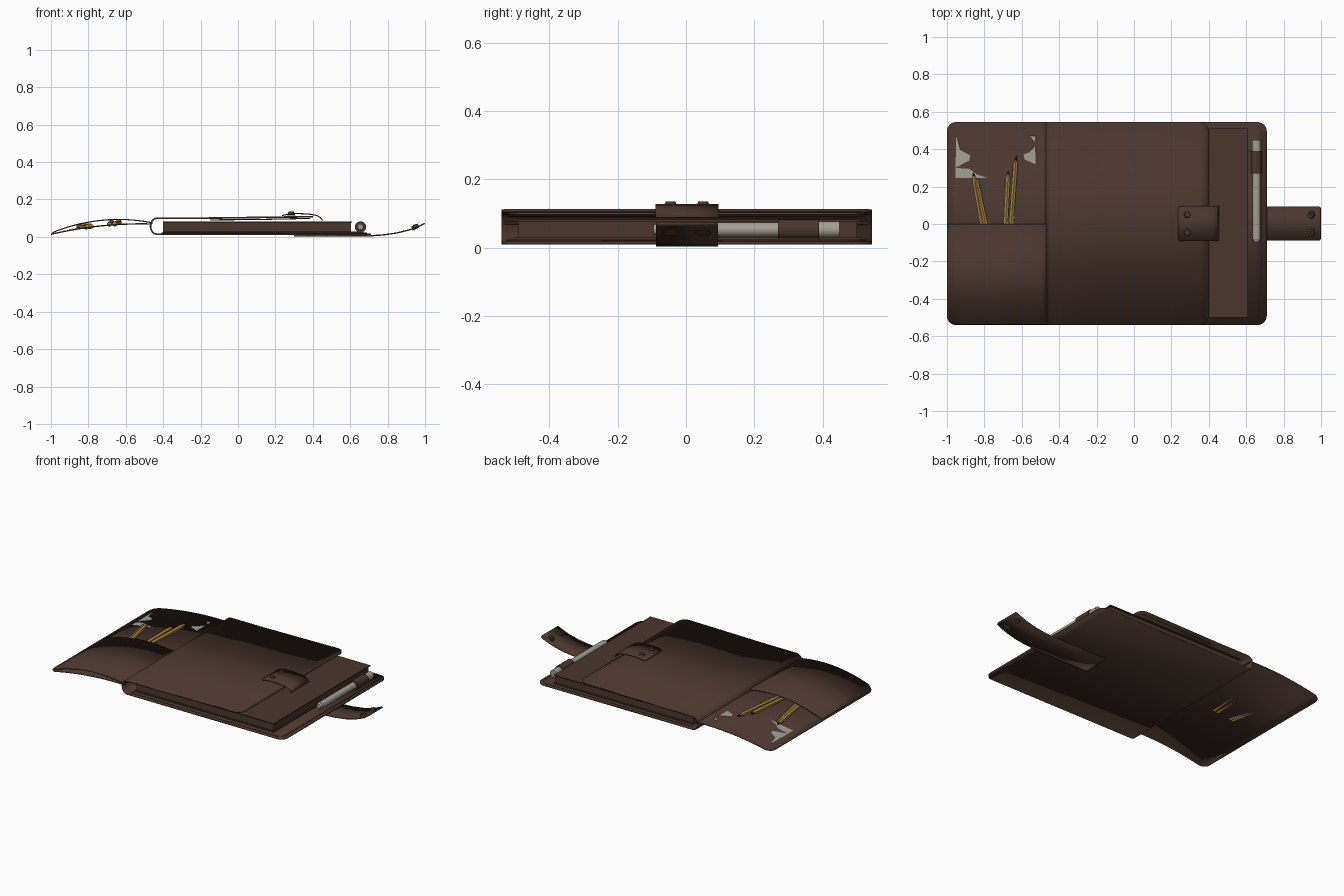
import bpy, bmesh, math
from mathutils import Vector

cube = bpy.data.objects.get("Cube")
if cube:
    bpy.data.objects.remove(cube)


def material(name, rgb):
    m = bpy.data.materials.new(name)
    m.use_nodes = True
    m.diffuse_color = (*rgb, 1)
    bsdf = next(n for n in m.node_tree.nodes if n.type == 'BSDF_PRINCIPLED')
    bsdf.inputs["Base Color"].default_value = (*rgb, 1)
    return m


LEATHER = material("brown leather", (0.066, 0.037, 0.028))
DARK = material("dark brown", (0.025, 0.014, 0.011))
METAL = material("pale grey", (0.37, 0.35, 0.31))
WOOD = material("pencil wood", (0.40, 0.23, 0.055))


def finish(name, bm, mat, smooth=True):
    bmesh.ops.recalc_face_normals(bm, faces=bm.faces)
    me = bpy.data.meshes.new(name)
    bm.to_mesh(me)
    bm.free()
    me.materials.append(mat)
    ob = bpy.data.objects.new(name, me)
    bpy.context.scene.collection.objects.link(ob)
    if smooth:
        bpy.ops.object.select_all(action='DESELECT')
        ob.select_set(True)
        bpy.context.view_layer.objects.active = ob
        bpy.ops.object.shade_smooth_by_angle(angle=math.radians(35))
    return ob


def resample(path, radii):
    """Points along the path with their arc length, denser at rounded ends."""
    pts = [Vector(p) for p in path]
    at = [0]
    for a, b in zip(pts, pts[1:]):
        at.append(at[-1] + (b - a).length)
    total = at[-1]
    stops = set(at)
    for k in range(7):
        c = 1 - math.cos(k * math.pi / 12)
        stops.add(radii[0] * c)
        stops.add(total - radii[1] * c)
    out = []
    for s in sorted(stops):
        if out and s - out[-1][1] < 1e-5:
            continue
        i = max(j for j in range(len(pts) - 1) if at[j] <= s + 1e-9)
        f = (s - at[i]) / (at[i + 1] - at[i])
        out.append((pts[i].lerp(pts[i + 1], min(f, 1)), s))
    return out, total


def sheet(name, path, y0, y1, thick, radii=(0, 0), round_high=True, mat=LEATHER):
    """Leather sheet that follows an x-z path, with rounded end corners."""
    bm = bmesh.new()
    samples, total = resample(path, radii)
    rows = []
    for p, s in samples:
        inset = 0
        for r, d in ((radii[0], s), (radii[1], total - s)):
            if d < r:
                inset = r - math.sqrt(max(r * r - (r - d) ** 2, 0))
        high = y1 - (inset if round_high else 0)
        rows.append([bm.verts.new((p.x, y, p.y)) for y in (y0 + inset, high)])
    for a, b in zip(rows, rows[1:]):
        bm.faces.new((a[0], b[0], b[1], a[1]))
    ob = finish(name, bm, mat)
    mod = ob.modifiers.new("thickness", 'SOLIDIFY')
    mod.thickness = thick
    mod.offset = 0
    return ob


def box(name, lo, hi, mat=LEATHER):
    bm = bmesh.new()
    bmesh.ops.create_cube(bm, size=1)
    for v in bm.verts:
        v.co = [(a + b) / 2 + c * (b - a) for a, b, c in zip(lo, hi, v.co)]
    return finish(name, bm, mat, False)


def rod(name, a, b, r1, r2, mat, sides=20):
    """Cylinder or cone between two points."""
    a, b = Vector(a), Vector(b)
    bm = bmesh.new()
    bmesh.ops.create_cone(bm, cap_ends=True, segments=sides, radius1=r1,
                          radius2=r2, depth=(b - a).length)
    turn = (b - a).to_track_quat('Z', 'Y')
    for v in bm.verts:
        v.co = turn @ v.co + (a + b) / 2
    return finish(name, bm, mat, sides > 8)


def flap_z(x, bulge=0.0):
    t = (x + 1) / 0.54
    return 0.014 + 0.055 * t + (0.07 + bulge) * t * (1 - t)


# Back cover, spine and front cover in one wrapped sheet
spine = [(-0.468 + 0.035 * (1 - math.sin(a)), 0.057 - 0.043 * math.cos(a))
         for a in [k * math.pi / 8 for k in range(9)]]
sheet("wrapped_cover", [(0.71, 0.014)] + spine +
      [(-0.2, 0.1), (0.1, 0.104), (0.4, 0.108)],
      -0.54, 0.545, 0.009, (0.05, 0.05))
sheet("front_cover_lining", [(-0.15, 0.091), (0.1, 0.093), (0.385, 0.099)],
      -0.52, 0.525, 0.006, (0, 0.04))
sheet("back_cover_lining", [(-0.41, 0.021), (0.69, 0.021)],
      -0.525, 0.53, 0.004, (0, 0.04))

# Unfolded side flap with its pocket
xs = [-1 + 0.54 * k / 16 for k in range(17)]
sheet("side_flap", [(x, flap_z(x)) for x in xs], -0.54, 0.545, 0.007, (0.05, 0))
sheet("flap_pocket", [(x + 0.008 * (x < -0.99), flap_z(x, 0.09) + 0.007) for x in xs],
      -0.538, 0.0, 0.006, (0.05, 0), round_high=False)
box("spine_seam", (-0.464, -0.53, 0.068), (-0.458, 0.535, 0.079), DARK)

# Notebook block
box("notebook_pages", (-0.4, -0.49, 0.028), (0.603, 0.5, 0.076))
for name, z in (("notebook_back", 0.023), ("notebook_front", 0.076)):
    box(name, (-0.4, -0.5, z), (0.61, 0.51, z + 0.006))

# Pen in its loop
PEN_X, PEN_Z = 0.655, 0.053
for name, y0, y1, r0, r1, mat in (
        ("pen_barrel", -0.08, 0.32, 0.021, 0.021, METAL),
        ("pen_end", -0.095, -0.08, 0.014, 0.019, METAL),
        ("pen_cap", 0.32, 0.45, 0.024, 0.024, METAL),
        ("pen_loop", 0.27, 0.39, 0.03, 0.03, LEATHER)):
    rod(name, (PEN_X, y0, PEN_Z), (PEN_X, y1, PEN_Z), r0, r1, mat)
box("pen_loop_base", (0.6, 0.27, 0.021), (0.67, 0.39, 0.028))

# Closing strap and the tab on the front cover
sheet("closing_strap", [(0.3, 0.006), (0.5, 0.006), (0.71, 0.006), (0.78, 0.011),
                        (0.85, 0.021), (0.92, 0.039), (0.97, 0.058), (0.998, 0.072)],
      -0.088, 0.093, 0.007, (0, 0.012))
sheet("cover_tab", [(0.235, 0.114), (0.27, 0.122), (0.32, 0.125), (0.38, 0.122),
                    (0.42, 0.115), (0.44, 0.104), (0.452, 0.088)],
      -0.09, 0.095, 0.006, (0.012, 0))
for y, side in ((-0.045, "right"), (0.05, "left")):
    rod(side + "_strap_snap", (0.953, y, 0.043), (0.943, y, 0.063),
        0.022, 0.018, LEATHER)
    rod(side + "_strap_snap_centre", (0.944, y, 0.06), (0.942, y, 0.066),
        0.009, 0.007, DARK)
    rod(side + "_tab_snap", (0.285, y, 0.115), (0.285, y, 0.135),
        0.022, 0.014, LEATHER)

# Pencils tucked into the pocket
for i, (x0, x1, y1) in enumerate(((-0.805, -0.86, 0.275), (-0.785, -0.845, 0.24),
                                  (-0.688, -0.672, 0.285), (-0.66, -0.63, 0.365))):
    start = Vector((x0, -0.04, flap_z(x0) + 0.004))
    tip = Vector((x1, y1, flap_z(x1) + 0.016))
    neck, lead = start.lerp(tip, 0.86), start.lerp(tip, 0.94)
    if i == 1:
        neck = lead = tip
    rod(f"pencil_body_{i}", start, neck, 0.014, 0.014, WOOD, 6)
    if i != 1:
        rod(f"pencil_cone_{i}", neck, lead, 0.014, 0.008, WOOD, 6)
        rod(f"pencil_lead_{i}", lead, tip, 0.009, 0.001, DARK, 6)

# Visible parts of the paper card on the flap
patches = {
    "card_upper": [(-0.955, 0.47), (-0.945, 0.46), (-0.93, 0.4), (-0.875, 0.365),
                   (-0.88, 0.34), (-0.955, 0.3)],
    "card_lower": [(-0.955, 0.3), (-0.88, 0.295), (-0.84, 0.265), (-0.78, 0.245),
                   (-0.955, 0.245)],
    "card_side": [(-0.527, 0.42), (-0.56, 0.385), (-0.59, 0.37), (-0.585, 0.345),
                  (-0.527, 0.32)],
    "card_corner": [(-0.527, 0.47), (-0.56, 0.47), (-0.527, 0.435)],
}
for name, outline in patches.items():
    bm = bmesh.new()
    bm.faces.new([bm.verts.new((x, y, flap_z(x) + 0.007)) for x, y in outline])
    finish(name, bm, METAL, False)
